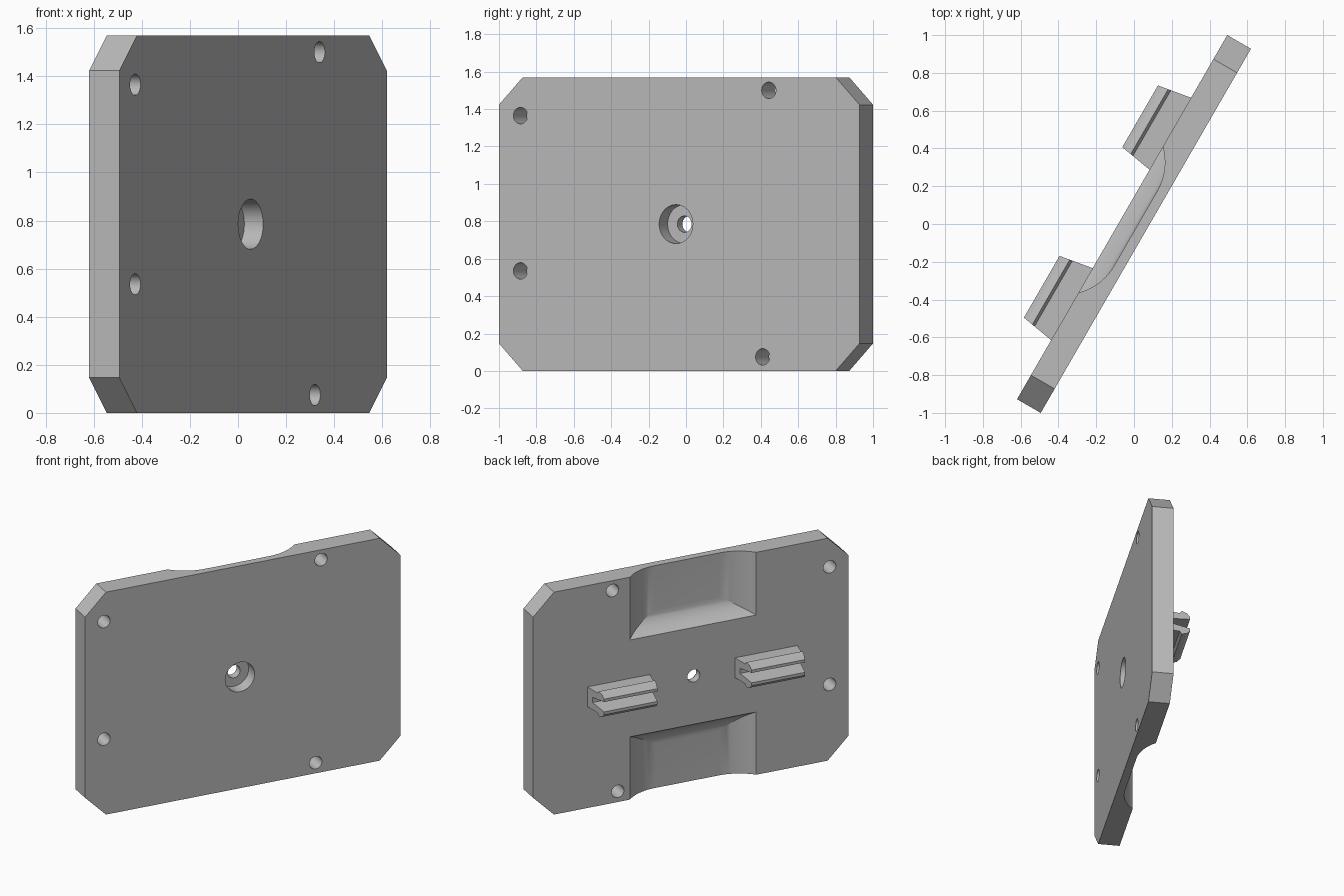
import bpy, bmesh, math
from mathutils import Matrix

if "Cube" in bpy.data.objects:
    bpy.data.objects.remove(bpy.data.objects["Cube"])

HALF, THICK, HEIGHT, CHAMFER = 1.113, 0.0725, 1.57, 0.147
MID = HEIGHT / 2
TURN = math.radians(60)

grey = bpy.data.materials.new("plain_grey")
grey.use_nodes = True
grey.diffuse_color = (0.5, 0.5, 0.5, 1)
grey.node_tree.nodes["Principled BSDF"].inputs["Base Color"].default_value = (0.5, 0.5, 0.5, 1)


def make(name, bm):
    bmesh.ops.recalc_face_normals(bm, faces=bm.faces)
    mesh = bpy.data.meshes.new(name)
    bm.to_mesh(mesh)
    bm.free()
    mesh.materials.append(grey)
    ob = bpy.data.objects.new(name, mesh)
    bpy.context.collection.objects.link(ob)
    return ob


def loft(name, rings):
    """Closed solid through a list of rings with equal point counts."""
    bm = bmesh.new()
    loops = [[bm.verts.new(p) for p in ring] for ring in rings]
    n = len(loops[0])
    for a, b in zip(loops, loops[1:]):
        for i in range(n):
            j = (i + 1) % n
            bm.faces.new((a[i], a[j], b[j], b[i]))
    bm.faces.new(loops[0])
    bm.faces.new(loops[-1])
    return make(name, bm)


def drill(x, z, radius, y0, y1):
    """Cylinder cutter running through the plate thickness."""
    bm = bmesh.new()
    place = Matrix.Translation((x, (y0 + y1) / 2, z)) @ Matrix.Rotation(math.pi / 2, 4, 'X')
    bmesh.ops.create_cone(bm, cap_ends=True, segments=40, radius1=radius,
                          radius2=radius, depth=y1 - y0, matrix=place)
    return make("drill_cutter", bm)


def pocket(side):
    """Dished cutter open at the top (side 1) or bottom (side -1) edge."""
    centre, half, reach, depth = -0.016, 0.446, 0.22, 0.092
    radius = (reach ** 2 + depth ** 2) / (2 * depth)
    sweep = math.asin(reach / radius)
    steps = 10
    levels = [(0, THICK + 0.1), (0, THICK)]
    for k in range(1, steps + 1):
        a = sweep * (1 - k / steps)
        levels.append((reach - radius * math.sin(a),
                       THICK - depth + radius * (1 - math.cos(a))))
    rings = []
    for inset, y in levels:
        w = half - inset
        low, high = MID + side * (0.342 + 0.6 * inset), MID + side * 1.0
        rings.append([(centre - w, y, low), (centre + w, y, low),
                      (centre + w, y, high), (centre - w, y, high)])
    return loft("pocket_cutter", rings)


# Plate with clipped corners
outline = []
for sx, sz in ((1, 1), (-1, 1), (-1, -1), (1, -1)):
    pair = [(sx * HALF, MID + sz * (MID - CHAMFER)), (sx * (HALF - CHAMFER), MID + sz * MID)]
    outline += pair if sx * sz > 0 else pair[::-1]
plate = loft("plate", [[(x, y, z) for x, z in outline] for y in (-THICK, THICK)])

# Screw holes, stepped centre hole and edge pockets
cutters = [drill(x, z, 0.044, -0.3, 0.3)
           for x, z in ((-0.98, 1.365), (-0.98, 0.535), (0.553, 1.5), (0.515, 0.075), (-0.02, MID))]
cutters += [drill(-0.02, MID, 0.104, -0.3, 0.018), pocket(1), pocket(-1)]
bpy.context.view_layer.objects.active = plate
for cutter in cutters:
    mod = plate.modifiers.new("cut", 'BOOLEAN')
    mod.operation, mod.solver, mod.object = 'DIFFERENCE', 'EXACT', cutter
    bpy.ops.object.modifier_apply(modifier=mod.name)
    bpy.data.objects.remove(cutter)

# Barbed clips with a central slot and sloping ends
upper = [(0.07, 0.06), (0.07, 0.185), (0.088, 0.2), (0.078, 0.235), (0.055, 0.257),
         (0.035, 0.257), (0.018, 0.13)]
section = upper + [(-h, y) for h, y in reversed(upper)]


def clip(name, centre):
    rings = []
    for end in (-1, 1):
        rings.append([(centre + end * (0.22 - 0.17 * (y - THICK)), y, MID + h)
                      for h, y in section])
    return loft(name, rings)


parts = [plate, clip("left_clip", 0.51), clip("right_clip", -0.532)]

# Turn the assembly and smooth the curved areas
bpy.ops.object.select_all(action='DESELECT')
for ob in parts:
    ob.rotation_euler.z = TURN
plate.select_set(True)
bpy.context.view_layer.objects.active = plate
bpy.ops.object.shade_smooth_by_angle(angle=math.radians(20))
